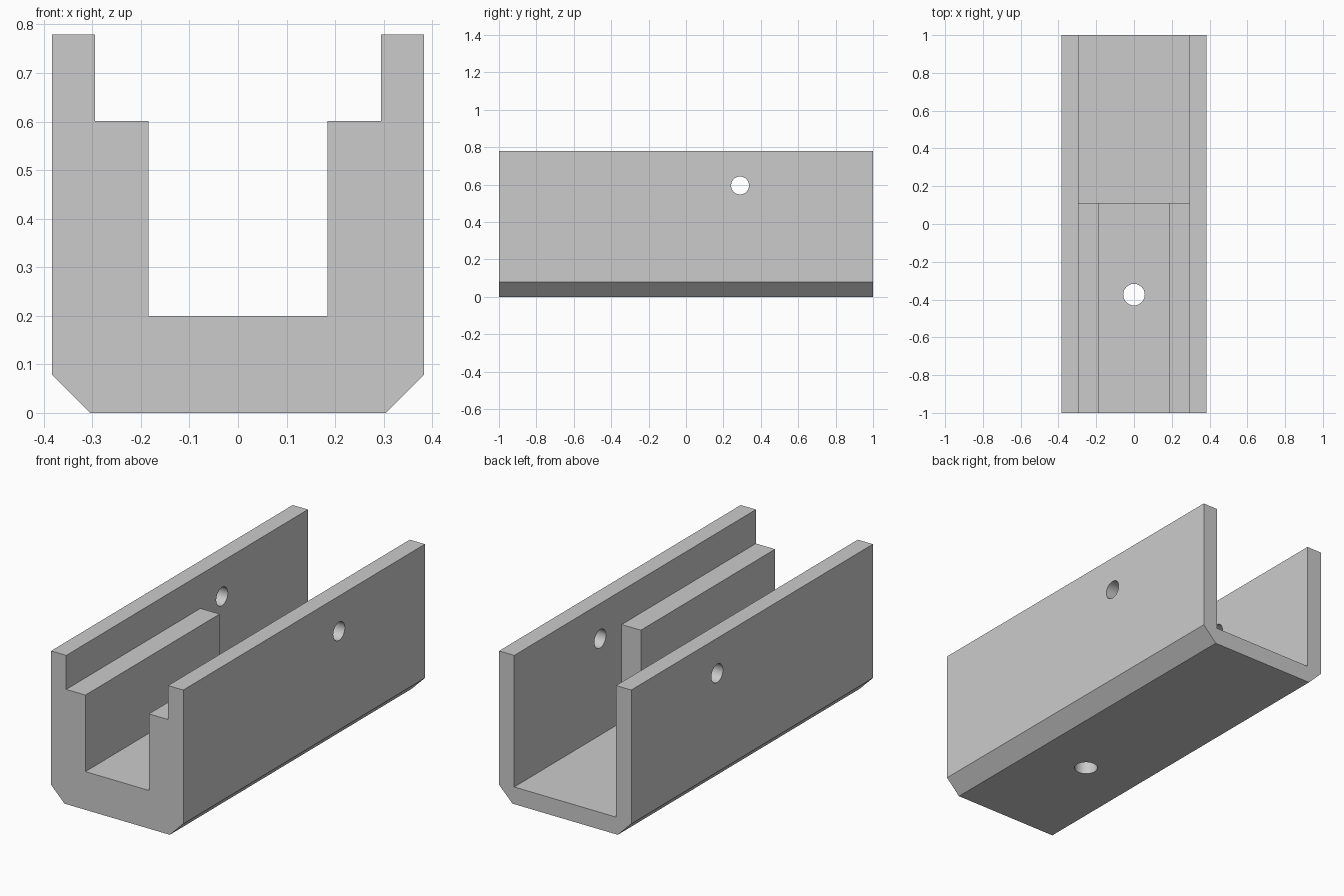
import bpy
import bmesh
from math import pi
from mathutils import Matrix, Vector

if "Cube" in bpy.data.objects:
    bpy.data.objects.remove(bpy.data.objects["Cube"], do_unlink=True)

HALF_W, HEIGHT, CHAMFER = 0.383, 0.779, 0.078
WIDE, NARROW = 0.295, 0.184          # half widths of the two channel steps
LEDGE_Z, SLOT_Z, REAR_Z = 0.601, 0.2, 0.09
STEP_Y = 0.111                       # where the thick front section ends

grey = bpy.data.materials.new("plain grey")
grey.use_nodes = True
grey.diffuse_color = (0.6, 0.6, 0.6, 1)
grey.node_tree.nodes["Principled BSDF"].inputs["Base Color"].default_value = (0.6, 0.6, 0.6, 1)


def make_object(name, bm):
    bmesh.ops.recalc_face_normals(bm, faces=bm.faces)
    mesh = bpy.data.meshes.new(name)
    bm.to_mesh(mesh)
    bm.free()
    mesh.materials.append(grey)
    obj = bpy.data.objects.new(name, mesh)
    bpy.context.collection.objects.link(obj)
    return obj


def extrusion(name, half_profile, y0, y1):
    """Mirror a right-hand (x, z) outline and extrude it along y."""
    outline = half_profile + [(-x, z) for x, z in reversed(half_profile)]
    bm = bmesh.new()
    face = bm.faces.new([bm.verts.new((x, y0, z)) for x, z in outline])
    new = bmesh.ops.extrude_face_region(bm, geom=[face])["geom"]
    bmesh.ops.translate(bm, vec=Vector((0, y1 - y0, 0)),
                        verts=[g for g in new if isinstance(g, bmesh.types.BMVert)])
    return make_object(name, bm)


def drill(name, radius, length, matrix):
    bm = bmesh.new()
    bmesh.ops.create_cone(bm, cap_ends=True, segments=48, radius1=radius,
                          radius2=radius, depth=length, matrix=matrix)
    return make_object(name, bm)


def cut(target, cutter):
    cutter.hide_render = True
    mod = target.modifiers.new("cut", 'BOOLEAN')
    mod.operation = 'DIFFERENCE'
    mod.solver = 'EXACT'
    mod.object = cutter
    bpy.context.view_layer.objects.active = target
    bpy.ops.object.modifier_apply(modifier=mod.name)
    bpy.data.objects.remove(cutter, do_unlink=True)


# Chamfered solid block
body = extrusion("channel_body", [(HALF_W - CHAMFER, 0), (HALF_W, CHAMFER), (HALF_W, HEIGHT)], -1, 1)

# Stepped front slot, then the wide rear channel
cut(body, extrusion("front_slot_cutter",
                    [(NARROW, SLOT_Z), (NARROW, LEDGE_Z), (WIDE, LEDGE_Z), (WIDE, 1)], -1.1, STEP_Y + 0.1))
cut(body, extrusion("rear_channel_cutter", [(WIDE, REAR_Z), (WIDE, 1)], STEP_Y, 1.1))

# Cross-pin hole through both walls and screw hole through the floor
cut(body, drill("pin_hole_cutter", 0.048, 1,
                Matrix.Translation((0, 0.289, 0.595)) @ Matrix.Rotation(pi / 2, 4, 'Y')))
cut(body, drill("floor_hole_cutter", 0.057, 0.6, Matrix.Translation((0, -0.374, 0.1))))

# Smooth hole walls, crisp edges elsewhere
bpy.ops.object.select_all(action='DESELECT')
body.select_set(True)
bpy.context.view_layer.objects.active = body
bpy.ops.object.shade_smooth_by_angle(angle=pi / 6)
